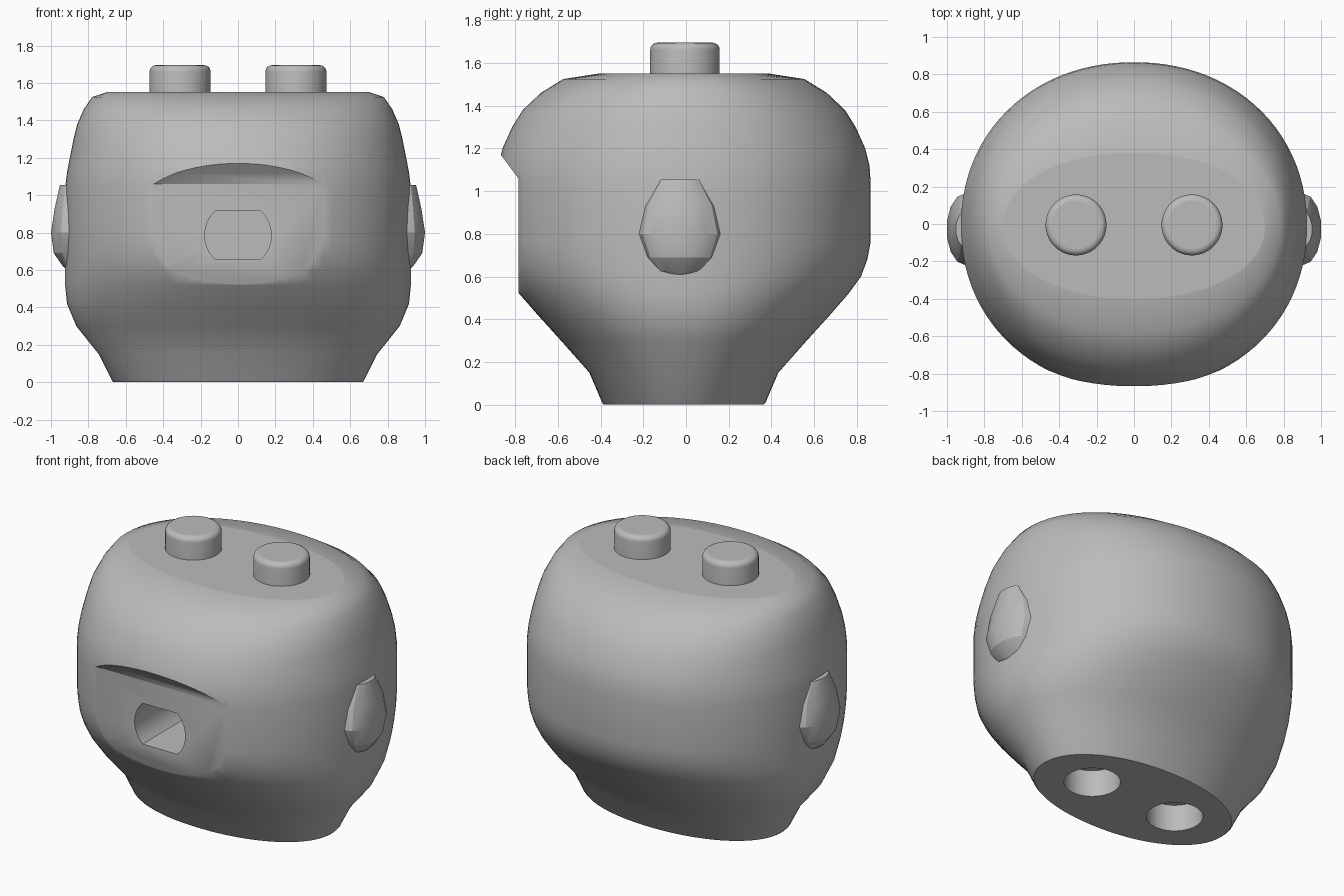
import bpy, bmesh, math

if "Cube" in bpy.data.objects:
    bpy.data.objects.remove(bpy.data.objects["Cube"], do_unlink=True)

grey = bpy.data.materials.new("plain_grey")
grey.use_nodes = True
COLOUR = (0.5, 0.5, 0.5, 1)
grey.diffuse_color = COLOUR
grey.node_tree.nodes["Principled BSDF"].inputs["Base Color"].default_value = COLOUR


def loft(name, rings):
    """Closed solid through a list of equal-length rings."""
    bm = bmesh.new()
    loops = [[bm.verts.new(p) for p in ring] for ring in rings]
    for low, high in zip(loops, loops[1:]):
        for i in range(len(low)):
            j = (i + 1) % len(low)
            bm.faces.new((low[i], low[j], high[j], high[i]))
    bm.faces.new(loops[0][::-1])
    bm.faces.new(loops[-1])
    bmesh.ops.recalc_face_normals(bm, faces=bm.faces)
    mesh = bpy.data.meshes.new(name)
    bm.to_mesh(mesh)
    bm.free()
    mesh.materials.append(grey)
    obj = bpy.data.objects.new(name, mesh)
    bpy.context.collection.objects.link(obj)
    return obj


def oval(z, rx, ry, cx=0, cy=-0.01, sides=96, power=2.0):
    """Horizontal ring, slightly squared when power is above 2."""
    ring = []
    for i in range(sides):
        t = 2 * math.pi * (i + 0.5) / sides
        c, s = math.cos(t), math.sin(t)
        ring.append((cx + rx * math.copysign(abs(c) ** (2 / power), c),
                     cy + ry * math.copysign(abs(s) ** (2 / power), s), z))
    return ring


def activate(obj):
    bpy.ops.object.select_all(action="DESELECT")
    obj.select_set(True)
    bpy.context.view_layer.objects.active = obj


def cut(obj, cutter):
    cutter.hide_render = True
    mod = obj.modifiers.new("cut", "BOOLEAN")
    mod.operation = "DIFFERENCE"
    mod.solver = "EXACT"
    mod.object = cutter
    activate(obj)
    bpy.ops.object.modifier_apply(modifier=mod.name)
    bpy.data.objects.remove(cutter, do_unlink=True)


def smooth(obj, degrees):
    activate(obj)
    bpy.ops.object.shade_smooth_by_angle(angle=math.radians(degrees))
    # level faces stay crisp
    for poly in obj.data.polygons:
        if abs(poly.normal.z) > 0.999:
            poly.use_smooth = False


# Head shell: height, half width, half depth
profile = [
    (0, .665, .375), (.01, .675, .383), (.15, .745, .443), (.30, .865, .576),
    (.42, .915, .685), (.52, .925, .772), (.60, .925, .83), (.68, .925, .86),
    (.76, .925, .875), (1.04, .925, .875), (1.12, .915, .87), (1.2, .90, .85),
    (1.3, .88, .805), (1.38, .86, .755), (1.46, .825, .67), (1.525, .78, .565),
    (1.552, .70, .39),
]
head = loft("head", [oval(*row, power=2.1) for row in profile])

# Flat muzzle with a sloping brow ledge above it
muzzle = [(-.785, .3), (-.785, 1.06), (-.95, 1.28), (-1.2, 1.28), (-1.2, .3)]
cut(head, loft("muzzle_cutter",
               [[(x, y, z) for y, z in muzzle] for x in (-.46, .46)]))

# Mouth slot: a round bore trimmed flat at top and bottom
R, HALF = .178, .13
angles = [2 * math.pi * i / 48 for i in range(48)]
angles = [t for t in angles if abs(R * math.sin(t)) < HALF]
slot = [(R * math.cos(t), .785 + R * math.sin(t)) for t in angles]
corner = math.sqrt(R * R - HALF * HALF)
slot += [(sx * corner, .785 + sz * HALF) for sx in (-1, 1) for sz in (-1, 1)]
slot.sort(key=lambda p: math.atan2(p[1] - .785, p[0]))
cut(head, loft("mouth_cutter", [[(x, y, z) for x, z in slot] for y in (-1, -.28)]))

# Round sockets underneath
for side in (-1, 1):
    cut(head, loft("socket_cutter", [oval(z, .163, .163, side * .31, -.005, 48)
                                     for z in (-.1, .17)]))
smooth(head, 40)

# Studs on the crown, with rounded rims
for side, label in ((-1, "right"), (1, "left")):
    rings = [(1.5, .163), (1.662, .163)]
    rings += [(1.662 + .033 * math.sin(a), .13 + .033 * math.cos(a))
              for a in (math.pi * k / 10 for k in range(1, 6))]
    stud = loft(label + "_stud", [oval(z, r, r, side * .31, -.005, 48) for z, r in rings])
    smooth(stud, 35)

# Faceted ears: height, half depth, outward reach
ear_profile = [(.60, .03, .915), (.625, .10, .94), (.69, .155, .985),
               (.80, .193, 1.0), (.93, .165, .98), (1.055, .096, .952)]
for side, label in ((-1, "right"), (1, "left")):
    ear = loft(label + "_ear",
               [oval(z, (reach - .9) / math.cos(math.pi / 14), depth, side * .9, -.028, 14)
                for z, depth, reach in ear_profile])
    smooth(ear, 22)
